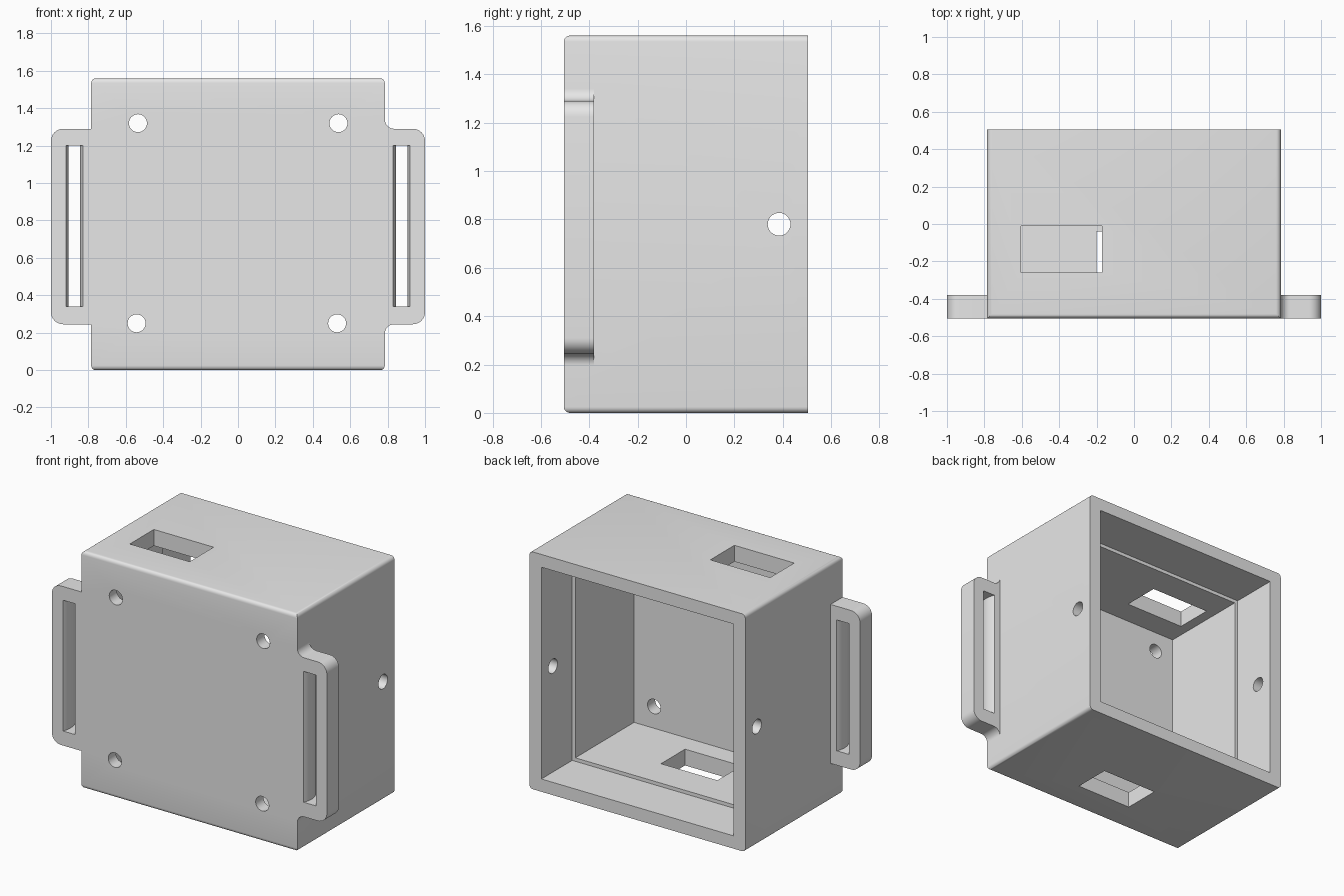
import bpy, bmesh
from math import sin, cos, pi, radians
from mathutils import Vector

if "Cube" in bpy.data.objects:
    bpy.data.objects.remove(bpy.data.objects["Cube"])

HALF_W, HALF_D, HEIGHT = 0.785, 0.505, 1.56
EAR_BACK, EAR_LOW, EAR_HIGH = -0.38, 0.245, 1.29

grey = bpy.data.materials.new("light grey")
grey.use_nodes = True
grey.diffuse_color = (0.8, 0.8, 0.8, 1)
grey.node_tree.nodes["Principled BSDF"].inputs["Base Color"].default_value = (0.8, 0.8, 0.8, 1)


def to_object(name, bm):
    bmesh.ops.recalc_face_normals(bm, faces=bm.faces)
    mesh = bpy.data.meshes.new(name)
    bm.to_mesh(mesh)
    bm.free()
    mesh.materials.append(grey)
    obj = bpy.data.objects.new(name, mesh)
    bpy.context.collection.objects.link(obj)
    return obj


def prism(name, points, direction):
    """Extrude a flat outline of 3D points along a direction."""
    bm = bmesh.new()
    face = bm.faces.new([bm.verts.new(p) for p in points])
    result = bmesh.ops.extrude_face_region(bm, geom=[face])
    moved = [v for v in result["geom"] if isinstance(v, bmesh.types.BMVert)]
    bmesh.ops.translate(bm, verts=moved, vec=Vector(direction))
    return to_object(name, bm)


def block(name, x, y, z):
    outline = [(x[0], y[0], z[0]), (x[1], y[0], z[0]), (x[1], y[1], z[0]), (x[0], y[1], z[0])]
    return prism(name, outline, (0, 0, z[1] - z[0]))


def arc(cx, cz, r, start, end, n=8):
    steps = [radians(start + (end - start) * i / n) for i in range(n + 1)]
    return [(cx + r * cos(a), cz + r * sin(a)) for a in steps]


def combine(target, tool, operation):
    mod = target.modifiers.new(operation.lower(), 'BOOLEAN')
    mod.operation, mod.object, mod.solver = operation, tool, 'EXACT'
    bpy.context.view_layer.objects.active = target
    bpy.ops.object.modifier_apply(modifier=mod.name)
    bpy.data.objects.remove(tool)


# Case body: round the edges running front to back and the front top and bottom edges
case = block("case", (-HALF_W, HALF_W), (-HALF_D, HALF_D), (0, HEIGHT))
bm = bmesh.new()
bm.from_mesh(case.data)
rounded = []
for e in bm.edges:
    d = e.verts[1].co - e.verts[0].co
    front = max(v.co.y for v in e.verts) < 0
    if abs(d.y) > 0.1 or (abs(d.x) > 0.1 and front):
        rounded.append(e)
bmesh.ops.bevel(bm, geom=rounded, offset=0.025, segments=5, profile=0.5, affect='EDGES')
bm.to_mesh(case.data)
bm.free()

# Strap ears: only the +x one blends into the case with concave fillets
R, F = 0.065, 0.05
for side in (-1, 1):
    outer = arc(1 - R, EAR_LOW + R, R, -90, 0) + arc(1 - R, EAR_HIGH - R, R, 0, 90)
    root = HALF_W - 0.03
    if side > 0:
        top = arc(HALF_W + F, EAR_HIGH + F, F, 270, 180)
        low = arc(HALF_W + F, EAR_LOW - F, F, 180, 90)
        outline = outer + top + [(root, EAR_HIGH + F), (root, EAR_LOW - F)] + low
    else:
        outline = outer + [(root, EAR_HIGH), (root, EAR_LOW)]
    ear = prism("strap_ear", [(side * x, -HALF_D, z) for x, z in outline],
                (0, EAR_BACK + HALF_D, 0))
    combine(case, ear, 'UNION')

# Main cavity and wider lid recess, both open at the back
combine(case, block("cavity", (-0.675, 0.675), (-0.425, 0.4), (0.107, HEIGHT - 0.107)), 'DIFFERENCE')
combine(case, block("recess", (-0.698, 0.698), (0.185, 0.6), (0.084, HEIGHT - 0.084)), 'DIFFERENCE')

# Cable openings in the top and bottom walls
combine(case, block("top_opening", (-0.605, -0.17), (-0.26, -0.01), (1.3, 1.7)), 'DIFFERENCE')
combine(case, block("bottom_opening", (-0.2, 0.21), (-0.29, -0.04), (-0.1, 0.25)), 'DIFFERENCE')

# Strap slots with gently bulging long walls
middle, half = (EAR_BACK - HALF_D) / 2, (EAR_BACK + HALF_D) / 2
curve = [-1 + i / 5 for i in range(11)]
for side in (-1, 1):
    inner = [(0.83 + 0.015 * (1 - t * t), middle + half * t) for t in curve]
    outer = [(0.92 - 0.013 * (1 - t * t), middle + half * t) for t in reversed(curve)]
    ends = [(0.92, EAR_BACK + 0.05), (0.92, -HALF_D - 0.05)]
    outline = [(0.83, -HALF_D - 0.05)] + inner + [(0.83, EAR_BACK + 0.05), ends[0]] + outer + [ends[1]]
    slot = prism("strap_slot", [(side * x, y, 0.34) for x, y in outline], (0, 0, 0.86))
    combine(case, slot, 'DIFFERENCE')

# Screw holes through the front wall
for x, z in ((-0.535, 1.32), (0.537, 1.32), (-0.542, 0.25), (0.53, 0.25)):
    ring = arc(x, z, 0.048, 0, 360, 32)[:-1]
    combine(case, prism("screw_hole", [(a, -0.6, b) for a, b in ring], (0, 0.3, 0)), 'DIFFERENCE')

# Lid screw holes straight through both side walls
ring = arc(0.385, HEIGHT / 2, 0.047, 0, 360, 32)[:-1]
combine(case, prism("side_hole", [(-0.9, a, b) for a, b in ring], (1.8, 0, 0)), 'DIFFERENCE')

bpy.ops.object.select_all(action='DESELECT')
case.select_set(True)
bpy.context.view_layer.objects.active = case
bpy.ops.object.shade_smooth_by_angle(angle=radians(30))
